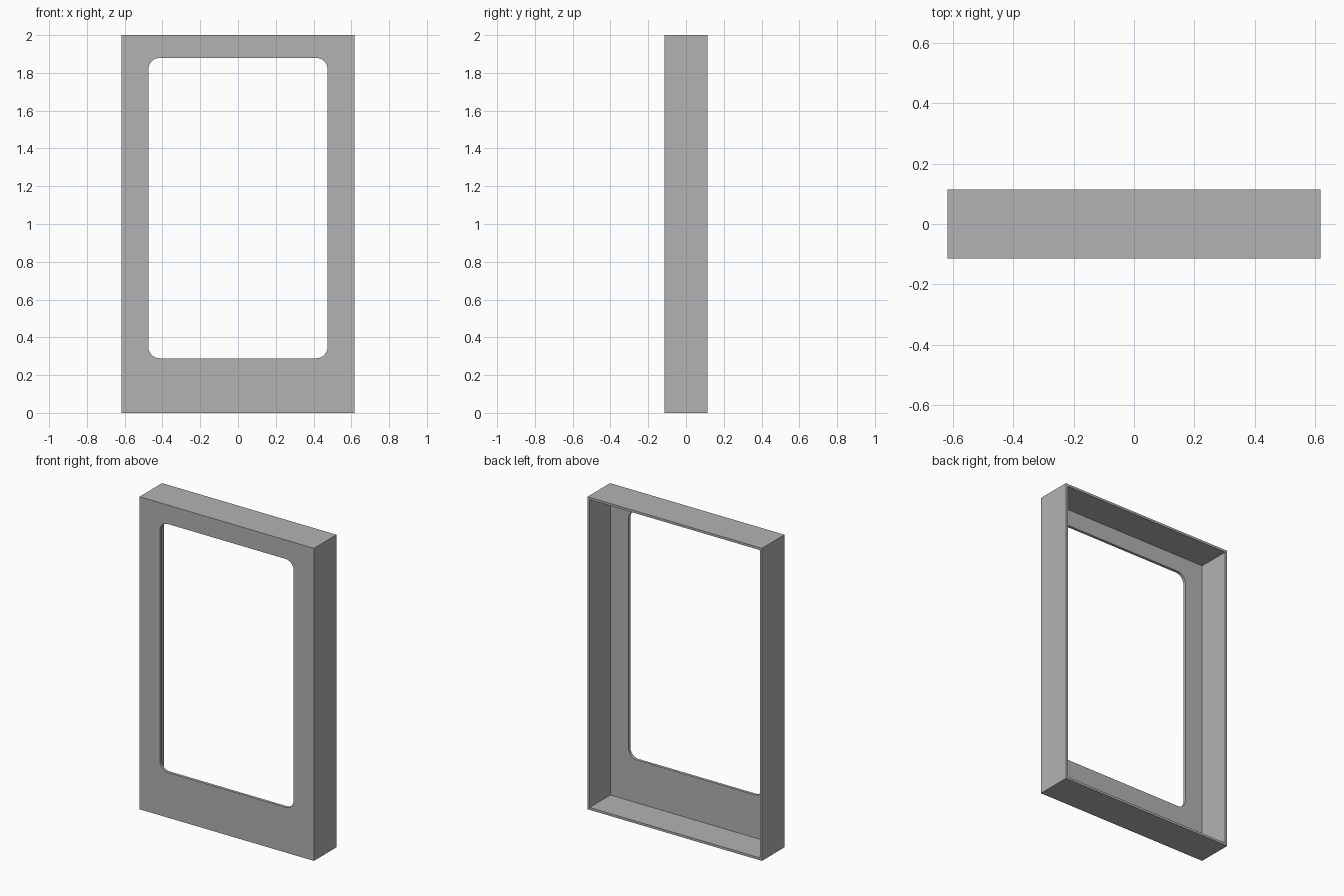
import bpy
import bmesh
from mathutils import Matrix, Vector

default = bpy.data.objects.get("Cube")
if default:
    bpy.data.objects.remove(default, do_unlink=True)

WIDTH, DEPTH, HEIGHT = 1.235, 0.228, 2.0
WALL = 0.015
PANEL = 0.018
FRONT, BACK = -DEPTH / 2, DEPTH / 2

grey = bpy.data.materials.new("plain grey")
grey.use_nodes = True
colour = (0.448, 0.448, 0.448, 1)
grey.diffuse_color = colour
grey.node_tree.nodes["Principled BSDF"].inputs["Base Color"].default_value = colour


def box(name, low, high, radius=0):
    """Box between two corners, optionally with rounded edges along y."""
    low, high = Vector(low), Vector(high)
    bm = bmesh.new()
    place = Matrix.Translation((low + high) / 2) @ Matrix.Diagonal((high - low).to_4d())
    bmesh.ops.create_cube(bm, size=1, matrix=place)
    if radius:
        edges = [e for e in bm.edges
                 if abs(e.verts[0].co.y - e.verts[1].co.y) > 0.01]
        bmesh.ops.bevel(bm, geom=edges, offset=radius, segments=8,
                        profile=0.5, affect='EDGES')
    mesh = bpy.data.meshes.new(name)
    bm.to_mesh(mesh)
    bm.free()
    mesh.materials.append(grey)
    obj = bpy.data.objects.new(name, mesh)
    bpy.context.collection.objects.link(obj)
    return obj


def cut(target, cutter):
    """Subtract the cutter from the target and discard it."""
    cutter.hide_render = True
    mod = target.modifiers.new("cut", 'BOOLEAN')
    mod.operation = 'DIFFERENCE'
    mod.solver = 'EXACT'
    mod.object = cutter
    bpy.context.view_layer.objects.active = target
    bpy.ops.object.modifier_apply(modifier=mod.name)
    bpy.data.objects.remove(cutter, do_unlink=True)


# Outer housing
half = WIDTH / 2
frame = box("window_frame", (-half, FRONT, 0), (half, BACK, HEIGHT))

# Hollow back, leaving thin side walls and a thin front panel
cut(frame, box("back_pocket", (-half + WALL, FRONT + PANEL, WALL),
               (half - WALL, BACK + 0.1, HEIGHT - WALL)))

# Rounded opening through the front panel
cut(frame, box("opening", (-0.474, FRONT - 0.1, 0.289),
               (0.474, BACK + 0.1, 1.879), radius=0.06))

# Smooth the rounded corners and keep the edges sharp
bpy.ops.object.select_all(action='DESELECT')
frame.select_set(True)
bpy.context.view_layer.objects.active = frame
bpy.ops.object.shade_smooth_by_angle()
